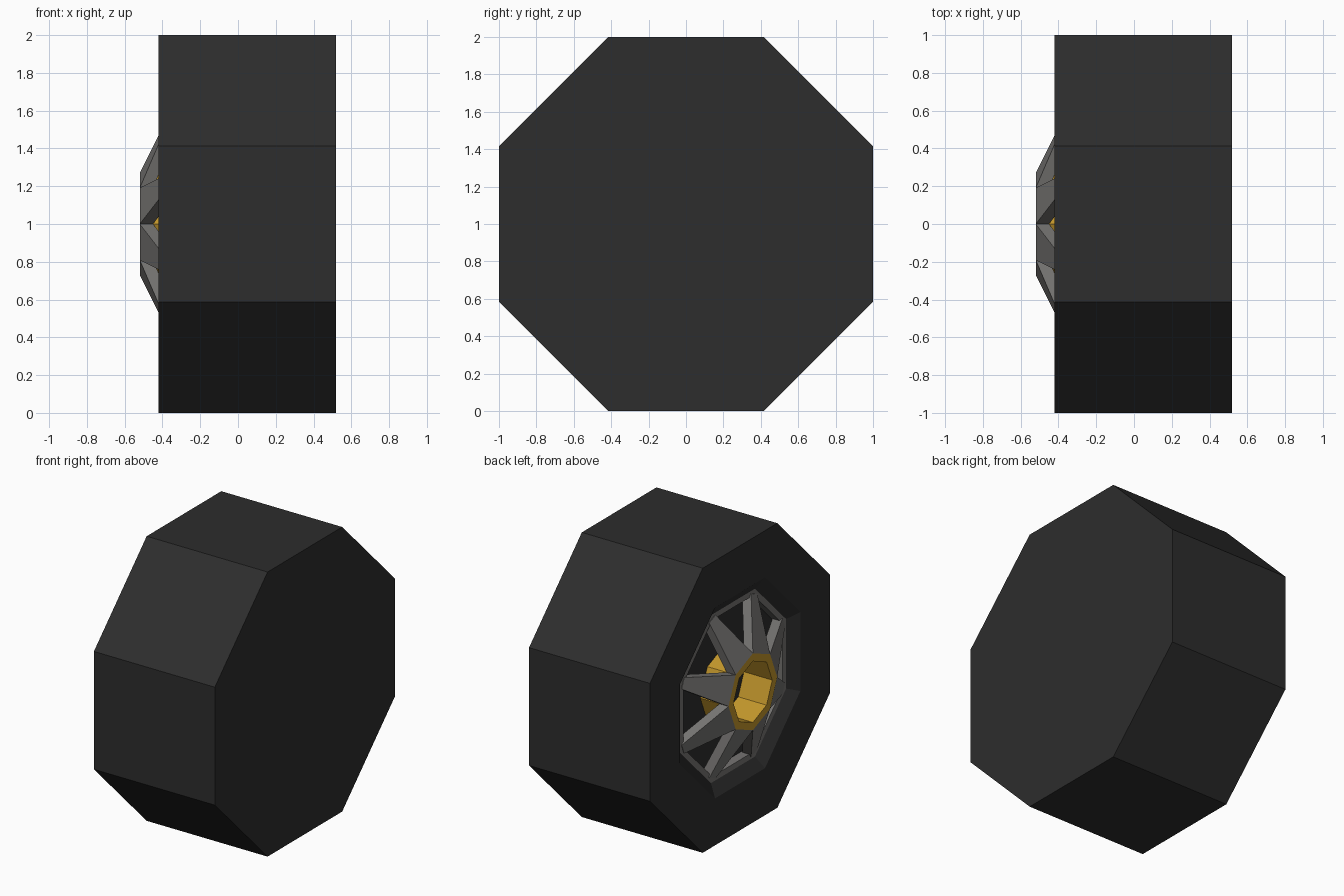
import bpy, bmesh, math

if "Cube" in bpy.data.objects:
    bpy.data.objects.remove(bpy.data.objects["Cube"])

def mat(name, c):
    m = bpy.data.materials.new(name)
    m.diffuse_color = (*c, 1)
    m.use_nodes = True
    m.node_tree.nodes["Principled BSDF"].inputs["Base Color"].default_value = m.diffuse_color
    return m

RUBBER = mat("dark rubber", (0.026, 0.026, 0.026))
METAL = mat("grey metal", (0.18, 0.175, 0.168))
GOLD = mat("gold", (0.55, 0.31, 0.025))
APO = 1 / math.cos(math.pi / 8)   # apothem to corner radius

def finish(name, bm, material):
    bmesh.ops.recalc_face_normals(bm, faces=bm.faces)
    me = bpy.data.meshes.new(name)
    bm.to_mesh(me)
    bm.free()
    me.materials.append(material)
    ob = bpy.data.objects.new(name, me)
    bpy.context.collection.objects.link(ob)
    return ob

def octagon_lathe(name, profile, material, turn, closed):
    """Sweep (x, corner radius) points around the axle with eight sides."""
    bm = bmesh.new()
    rings = []
    for x, r in profile:
        rings.append([bm.verts.new((x, r * math.cos(turn + k * math.pi / 4),
                                    1 + r * math.sin(turn + k * math.pi / 4)))
                      for k in range(8)])
    pairs = list(zip(rings, rings[1:]))
    if closed:
        pairs.append((rings[-1], rings[0]))
    else:
        bm.faces.new(rings[0])
        bm.faces.new(rings[-1])
    for a, b in pairs:
        for k in range(8):
            j = (k + 1) % 8
            bm.faces.new((a[k], a[j], b[j], b[k]))
    return finish(name, bm, material)

# tyre with a bevelled recess on the outer side
octagon_lathe("tire", [(0.52, APO), (-0.42, APO), (-0.42, 0.67 * APO),
                       (-0.365, 0.59 * APO), (-0.30, 0.59 * APO)],
              RUBBER, math.pi / 8, False)

# rim ring inside the recess
octagon_lathe("rim_ring", [(-0.365, 0.59 * APO), (-0.365, 0.55 * APO),
                           (-0.298, 0.55 * APO), (-0.298, 0.59 * APO)],
              METAL, math.pi / 8, True)

# hollow hub, its corners between the spokes
octagon_lathe("hub", [(-0.52, 0.27), (-0.52, 0.215), (-0.299, 0.215), (-0.299, 0.27)],
              GOLD, 0, True)

# eight tapered spokes sloping from hub edge to rim corner
bm = bmesh.new()
r_in, w_in = 0.27 / APO, 0.27 * math.sin(math.pi / 8)
r_out, w_out = 0.55 * APO + 0.01, 0.038
for k in range(8):
    a = math.pi / 8 + k * math.pi / 4
    c, s = math.cos(a), math.sin(a)
    v = [bm.verts.new((x + d, r * c - w * s, 1 + r * s + w * c))
         for d in (0, 0.07)
         for x, r, w in ((-0.52, r_in, -w_in), (-0.52, r_in, w_in),
                         (-0.368, r_out, w_out), (-0.368, r_out, -w_out))]
    bm.faces.new(v[:4])
    bm.faces.new(v[4:])
    for i in range(4):
        j = (i + 1) % 4
        bm.faces.new((v[i], v[j], v[j + 4], v[i + 4]))
finish("spokes", bm, METAL)
